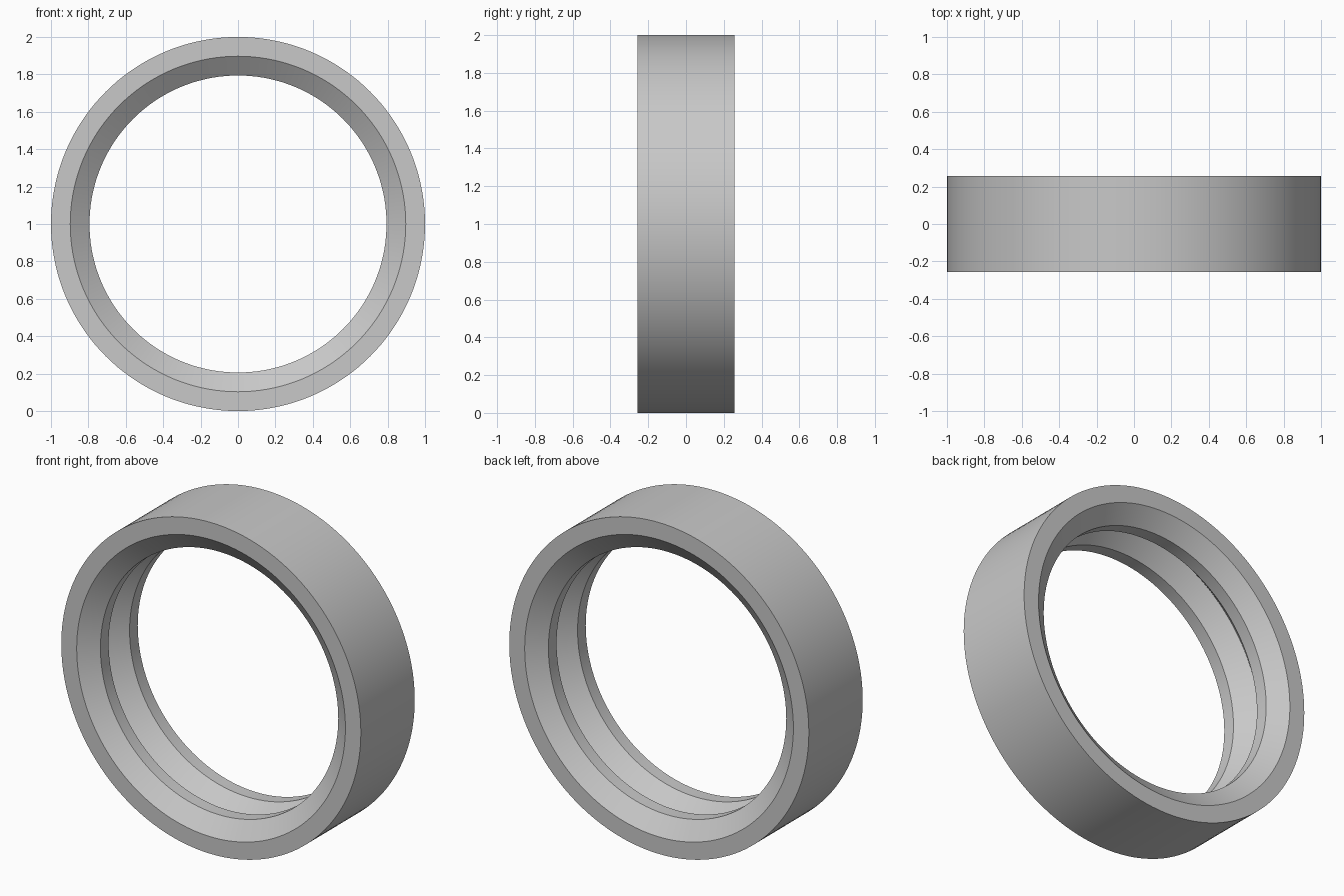
import bpy
import bmesh
import math
from mathutils import Vector

cube = bpy.data.objects.get("Cube")
if cube:
    bpy.data.objects.remove(cube, do_unlink=True)

SEGMENTS = 144
HALF_WIDTH = 0.257
OUTER_R = 1.0
RIM_R = 0.897     # inner edge of the flat side faces
LAND_R = 0.794    # narrowest bore
GROOVE_R = 0.897  # bottom of the V groove

# Half of the cross-section as (radius, depth), from outer rim to groove bottom
half = [
    (OUTER_R, HALF_WIDTH),
    (RIM_R, HALF_WIDTH),
    (LAND_R, 0.178),
    (LAND_R, 0.10),
]
front = [(r, -y) for r, y in half]
profile = front + [(GROOVE_R, 0.0)] + half[::-1]

# Plain grey material
grey = bpy.data.materials.new("plain_grey")
grey.use_nodes = True
colour = (0.58, 0.58, 0.58, 1.0)
grey.diffuse_color = colour
grey.node_tree.nodes["Principled BSDF"].inputs["Base Color"].default_value = colour

# Revolve the closed cross-section around the y axis
bm = bmesh.new()
verts = [bm.verts.new((r, y, 0.0)) for r, y in profile]
edges = [bm.edges.new((a, b)) for a, b in zip(verts, verts[1:] + verts[:1])]
bmesh.ops.spin(bm, geom=verts + edges, cent=Vector((0, 0, 0)), axis=Vector((0, 1, 0)),
               angle=math.tau, steps=SEGMENTS, use_merge=True)
bmesh.ops.remove_doubles(bm, verts=bm.verts[:], dist=0.0001)
bmesh.ops.recalc_face_normals(bm, faces=bm.faces[:])
mesh = bpy.data.meshes.new("grooved_ring")
bm.to_mesh(mesh)
bm.free()
mesh.materials.append(grey)

ring = bpy.data.objects.new("grooved_ring", mesh)
ring.location.z = OUTER_R
bpy.context.collection.objects.link(ring)

# Smooth round walls, crisp profile corners
bpy.ops.object.select_all(action='DESELECT')
ring.select_set(True)
bpy.context.view_layer.objects.active = ring
bpy.ops.object.shade_smooth_by_angle(angle=math.radians(30))
